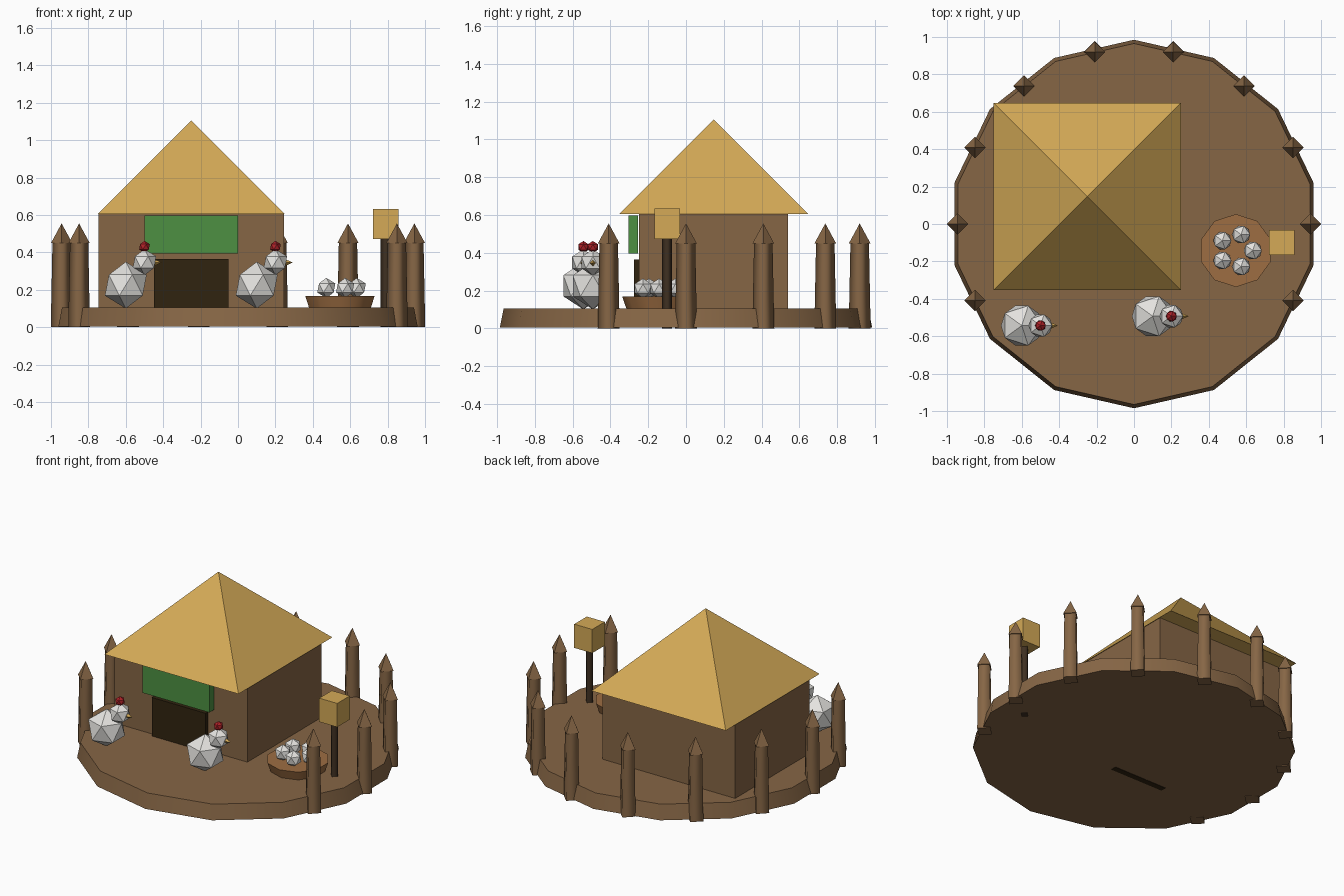
import bpy, bmesh
from math import sin, cos, pi, tau
from mathutils import Vector

if "Cube" in bpy.data.objects:
    bpy.data.objects.remove(bpy.data.objects["Cube"], do_unlink=True)


def material(name, rgb):
    m = bpy.data.materials.new(name)
    m.use_nodes = True
    m.diffuse_color = (*rgb, 1)
    bsdf = next(n for n in m.node_tree.nodes if n.type == 'BSDF_PRINCIPLED')
    bsdf.inputs["Base Color"].default_value = (*rgb, 1)
    bsdf.inputs["Roughness"].default_value = 0.9
    return m


BROWN = material("earth brown", (0.24, 0.133, 0.06))
STRAW = material("straw gold", (0.66, 0.4, 0.095))
CLAY = material("clay orange", (0.34, 0.155, 0.055))
GREEN = material("sign green", (0.075, 0.28, 0.055))
DARK = material("door dark", (0.03, 0.017, 0.005))
POLE = material("pole brown", (0.05, 0.03, 0.016))
WHITE = material("feather white", (0.78, 0.77, 0.74))
RED = material("comb red", (0.42, 0.015, 0.02))


def finish(bm, name, mat, loc):
    bmesh.ops.recalc_face_normals(bm, faces=bm.faces)
    me = bpy.data.meshes.new(name)
    bm.to_mesh(me)
    bm.free()
    me.materials.append(mat)
    ob = bpy.data.objects.new(name, me)
    ob.location = loc
    bpy.context.collection.objects.link(ob)
    return ob


def box(name, mat, lo, hi):
    lo, hi = Vector(lo), Vector(hi)
    bm = bmesh.new()
    bmesh.ops.create_cube(bm, size=1)
    bmesh.ops.scale(bm, vec=hi - lo, verts=bm.verts)
    return finish(bm, name, mat, (lo + hi) / 2)


def ball(name, mat, r, loc):
    bm = bmesh.new()
    bmesh.ops.create_icosphere(bm, subdivisions=1, radius=r)
    return finish(bm, name, mat, loc)


def column(name, mat, sides, r0, r1, height, loc, phase=0.0):
    """Tapered column with soft sides and crisp caps; r1 = 0 gives a point
    whose tip is split so that each side keeps its own shade there."""
    bm = bmesh.new()

    def ring(r, z):
        angles = [phase + tau * i / sides for i in range(sides)]
        return [bm.verts.new((r * cos(a), r * sin(a), z)) for a in angles]

    low, high = ring(r0, 0), ring(r1, height)
    for i in range(sides):
        j = (i + 1) % sides
        quad = [low[i], low[j], high[i]] if r1 == 0 else [low[i], low[j], high[j], high[i]]
        bm.faces.new(quad).smooth = True
    caps = [bm.faces.new(low[::-1])]
    if r1:
        caps.append(bm.faces.new(high))
    for cap in caps:
        for e in cap.edges:
            e.smooth = False
    return finish(bm, name, mat, loc)


# Ground disc
column("ground", BROWN, 14, 0.985, 0.965, 0.1, (0, 0, 0.005), pi / 2)

# Palisade around the back and sides
for k in range(-1, 9):
    a = tau * k / 14
    x, y = 0.943 * cos(a), 0.943 * sin(a)
    column("fence_post", BROWN, 4, 0.058, 0.049, 0.45, (x, y, 0))
    column("fence_tip", BROWN, 4, 0.057, 0, 0.105, (x, y, 0.45))

# Hut
box("hut_walls", BROWN, (-0.745, -0.25, 0.05), (0.245, 0.54, 0.605))
column("hut_roof", STRAW, 4, 0.5 * 2 ** 0.5, 0, 0.5, (-0.25, 0.148, 0.605), pi / 4)
box("hut_door", DARK, (-0.45, -0.275, 0.003), (-0.05, -0.235, 0.365))
box("hut_sign", GREEN, (-0.5, -0.305, 0.395), (0, -0.255, 0.598))

# Nest with eggs
nx, ny = 0.545, -0.142
column("nest", CLAY, 10, 0.14, 0.195, 0.161, (nx, ny, 0.006), pi / 2)
for k in range(5):
    a = tau * k / 5
    ball("egg", WHITE, 0.054, (nx + 0.09 * cos(a), ny + 0.09 * sin(a), 0.21))

# Box on a pole
column("pole", POLE, 4, 0.027, 0.027, 0.48, (0.79, -0.1, 0))
box("pole_box", STRAW, (0.723, -0.167, 0.473), (0.857, -0.033, 0.633))

# Hens
for x, y in ((-0.6, -0.543), (0.1, -0.493)):
    ball("hen_body", WHITE, 0.125, (x, y, 0.225))
    ball("hen_head", WHITE, 0.07, (x + 0.1, y, 0.348))
    ball("hen_comb", RED, 0.032, (x + 0.1, y, 0.43))
    beak = column("hen_beak", STRAW, 4, 0.022, 0, 0.05, (x + 0.143, y, 0.346))
    beak.rotation_euler.y = pi / 2
